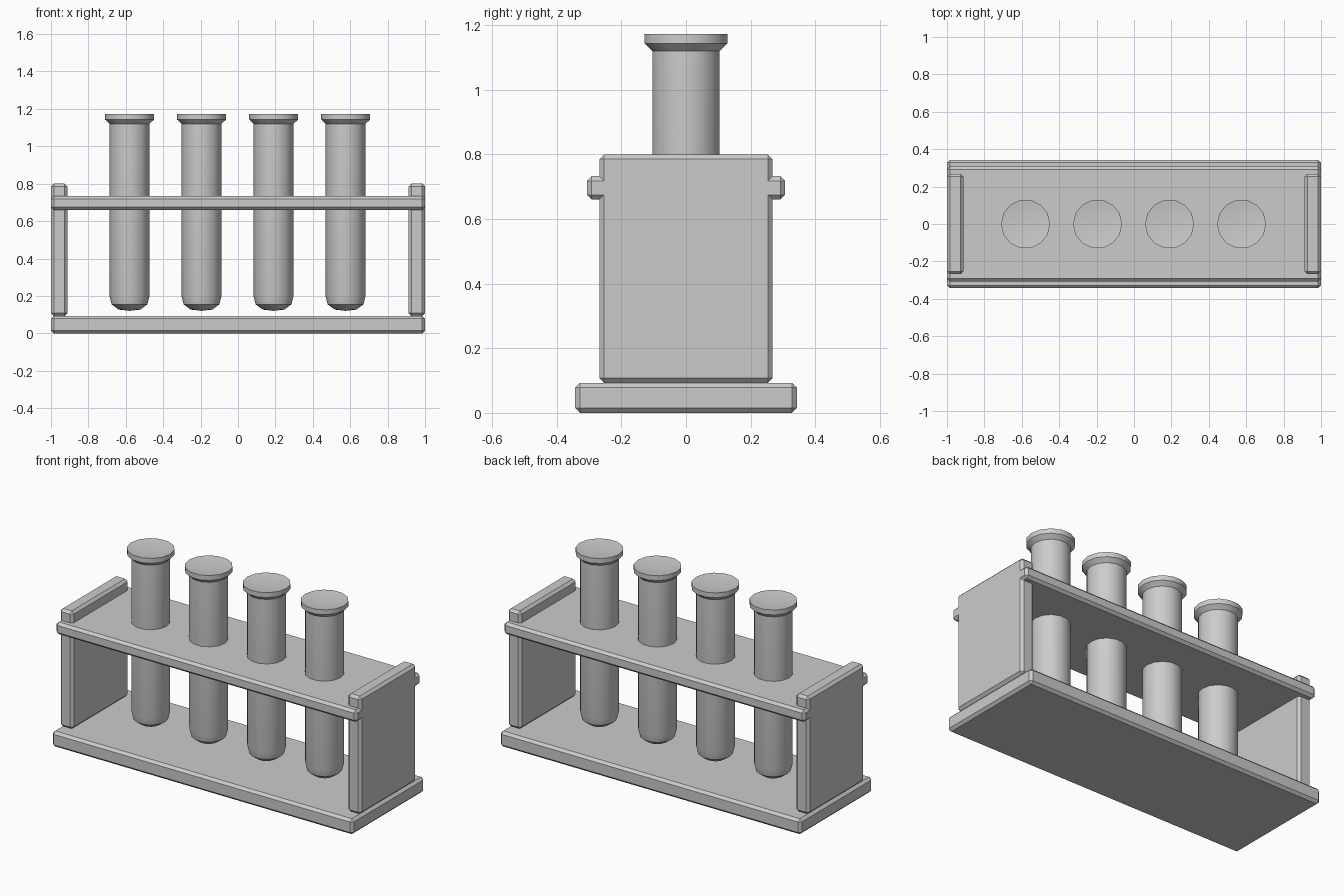
import bpy, math

if "Cube" in bpy.data.objects:
    bpy.data.objects.remove(bpy.data.objects["Cube"])

def box(name, x, y, z):
    """Chamfered box from (min, max) ranges."""
    bpy.ops.mesh.primitive_cube_add(size=1, location=[sum(r) / 2 for r in (x, y, z)])
    o = bpy.context.object
    o.name = name
    o.scale = [r[1] - r[0] for r in (x, y, z)]
    bpy.ops.object.transform_apply(location=False, rotation=False, scale=True)
    m = o.modifiers.new("chamfer", 'BEVEL')
    m.width = 0.015
    m.segments = 1
    return o

def lathe(name, profile, sides, x):
    """Revolve a profile whose first and last points lie on the axis."""
    verts = [(0, 0, profile[0][1])]
    ring = profile[1:-1]
    for r, z in ring:
        for i in range(sides):
            a = 2 * math.pi * i / sides
            verts.append((r * math.cos(a), r * math.sin(a), z))
    verts.append((0, 0, profile[-1][1]))
    top, last = len(verts) - 1, 1 + (len(ring) - 1) * sides
    faces = []
    for i in range(sides):
        j = (i + 1) % sides
        faces.append((0, 1 + j, 1 + i))
        faces.append((top, last + i, last + j))
        for k in range(len(ring) - 1):
            b = 1 + k * sides
            faces.append((b + i, b + j, b + sides + j, b + sides + i))
    me = bpy.data.meshes.new(name)
    me.from_pydata(verts, [], faces)
    o = bpy.data.objects.new(name, me)
    bpy.context.collection.objects.link(o)
    o.location.x = x
    bpy.ops.object.select_all(action='DESELECT')
    o.select_set(True)
    bpy.context.view_layer.objects.active = o
    bpy.ops.object.shade_smooth_by_angle(angle=math.radians(35))
    return o

# rack: base, two end panels, shelf running through them
box("base", (-1, 1), (-0.343, 0.343), (0, 0.093))
box("left_end_panel", (-1, -0.912), (-0.268, 0.268), (0.093, 0.80))
box("right_end_panel", (0.912, 1), (-0.268, 0.268), (0.093, 0.80))
box("shelf", (-1, 1), (-0.307, 0.307), (0.66, 0.733))

# test tubes: rounded bottom, flared rim, slightly dished top
tube = [(0, 0.12), (0.058, 0.127), (0.096, 0.155), (0.107, 0.20),
        (0.107, 1.12), (0.131, 1.143), (0.131, 1.172), (0, 1.155)]
for n in range(4):
    lathe(f"test_tube_{n + 1}", tube, 14, -0.58 + 0.385 * n)
